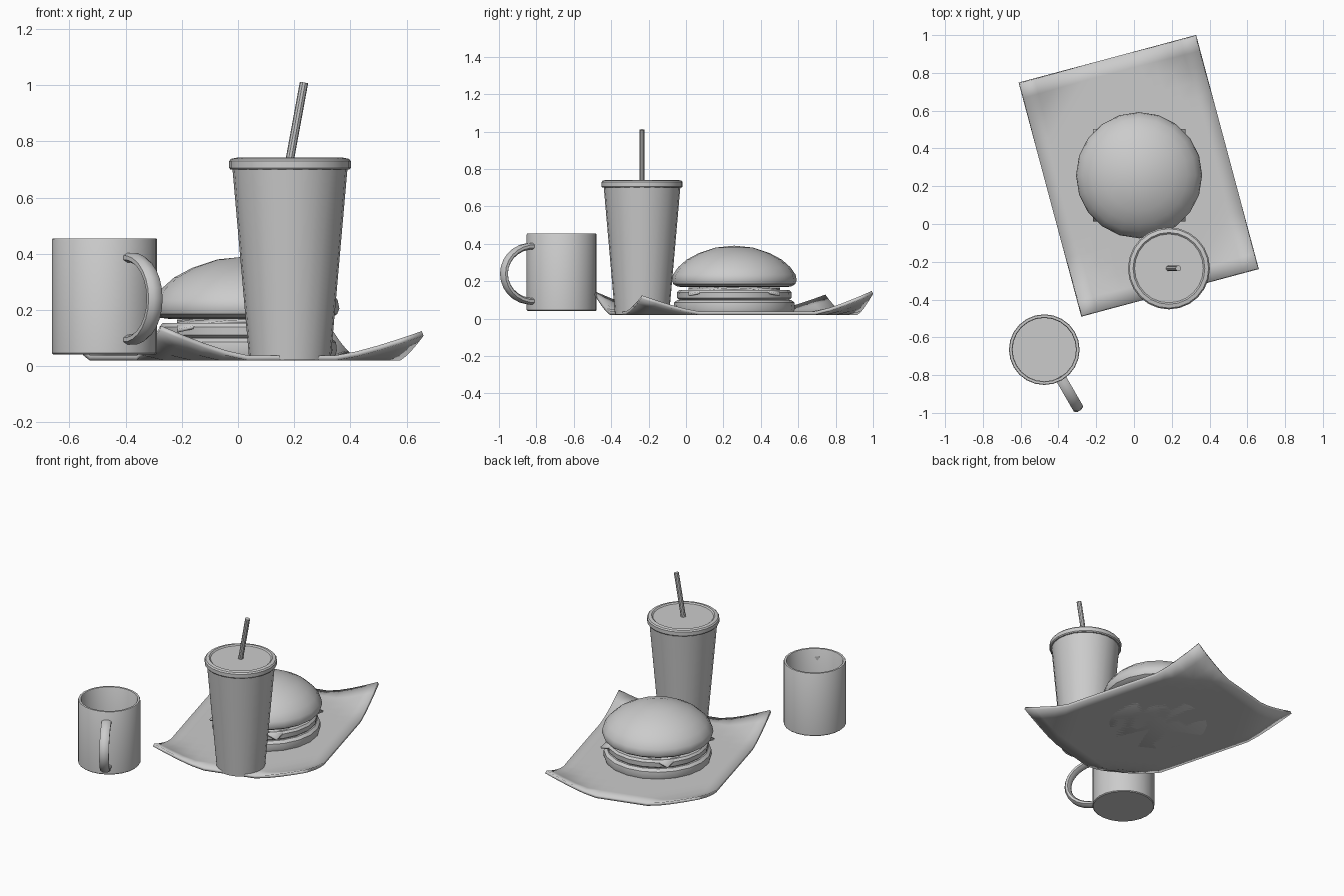
import bpy, bmesh, math
from mathutils import Vector

if "Cube" in bpy.data.objects:
    bpy.data.objects.remove(bpy.data.objects["Cube"])


def finish(name, bm, angle=35):
    bmesh.ops.remove_doubles(bm, verts=bm.verts, dist=0.0001)
    bmesh.ops.recalc_face_normals(bm, faces=bm.faces)
    me = bpy.data.meshes.new(name)
    bm.to_mesh(me)
    bm.free()
    ob = bpy.data.objects.new(name, me)
    bpy.context.collection.objects.link(ob)
    bpy.ops.object.select_all(action='DESELECT')
    ob.select_set(True)
    bpy.context.view_layer.objects.active = ob
    bpy.ops.object.shade_smooth_by_angle(angle=math.radians(angle))
    return ob


def lathe(name, cx, cy, profile, sides=20):
    """Spin an (r, z) profile about a vertical axis."""
    bm = bmesh.new()
    vs = [bm.verts.new((r, 0, z)) for r, z in profile]
    es = [bm.edges.new(p) for p in zip(vs, vs[1:])]
    bmesh.ops.spin(bm, geom=vs + es, cent=(0, 0, 0), axis=(0, 0, 1),
                   angle=2 * math.pi, steps=sides)
    ob = finish(name, bm)
    ob.location = (cx, cy, 0)
    return ob


def sheet(name, w, h, nx, ny, height, thick):
    """Grid sheet bent by height(x, y), thickened downwards."""
    bm = bmesh.new()
    rows = []
    for j in range(ny + 1):
        y = h * (j / ny - 0.5)
        xs = [w * (i / nx - 0.5) for i in range(nx + 1)]
        rows.append([bm.verts.new((x, y, height(x, y))) for x in xs])
    for a, b in zip(rows, rows[1:]):
        for i in range(nx):
            bm.faces.new((a[i], a[i + 1], b[i + 1], b[i]))
    ob = finish(name, bm)
    mod = ob.modifiers.new("thickness", 'SOLIDIFY')
    mod.thickness = thick
    mod.offset = -1
    return ob


# Wrapping paper with curled corners
W, H = 0.973, 1.283
LIFT = {(-1, -1): 0.108, (1, -1): 0.088, (1, 1): 0.112, (-1, 1): 0.092}


def curl(x, y):
    d = (W / 2 - abs(x)) + (H / 2 - abs(y))
    k = LIFT[(1 if x > 0 else -1, 1 if y > 0 else -1)]
    return 0.02 + k * max(0, 1 - d / 0.32) ** 1.25


paper = sheet("wrapping_paper", W, H, 12, 16, curl, 0.018)
paper.location = (0.025, 0.255, 0)
paper.rotation_euler.z = math.radians(15)

# Burger
BX, BY = 0.027, 0.258
lathe("bottom_bun", BX, BY, [(0, 0.02), (0.295, 0.02), (0.317, 0.033), (0.325, 0.055),
                             (0.322, 0.085), (0.305, 0.1), (0, 0.1)])
lathe("patty", BX, BY, [(0, 0.098), (0.29, 0.098), (0.305, 0.11), (0.307, 0.14),
                        (0.295, 0.153), (0, 0.153)])
lathe("top_bun", BX, BY, [(0, 0.168), (0.27, 0.168), (0.305, 0.172), (0.326, 0.185),
                          (0.334, 0.205), (0.328, 0.235), (0.30, 0.275), (0.255, 0.315),
                          (0.19, 0.35), (0.10, 0.38), (0, 0.39)])
cheese = sheet("cheese_slice", 0.49, 0.49, 8, 8,
               lambda x, y: 0.168 - 0.35 * max(0, math.hypot(x, y) - 0.24), 0.012)
cheese.location = (BX, BY, 0)

# Lidded cup with straw
CX, CY = 0.185, -0.235
lathe("cup", CX, CY, [(0, 0.022), (0.145, 0.022), (0.205, 0.705), (0, 0.705)], 24)
lathe("cup_lid", CX, CY, [(0, 0.70), (0.212, 0.70), (0.217, 0.706), (0.217, 0.73),
                          (0.21, 0.738), (0.19, 0.742), (0.182, 0.735), (0, 0.735)], 24)
bm = bmesh.new()
bmesh.ops.create_cone(bm, cap_ends=True, segments=10, radius1=0.015, radius2=0.015, depth=1)
straw = finish("straw", bm)
p0, p1 = Vector((0.178, CY, 0.70)), Vector((0.235, CY, 1.01))
straw.location = (p0 + p1) / 2
straw.scale.z = (p1 - p0).length
straw.rotation_euler = (p1 - p0).to_track_quat('Z', 'Y').to_euler()

# Mug
MX, MY = -0.475, -0.665
lathe("mug", MX, MY, [(0, 0.041), (0.182, 0.041), (0.187, 0.046), (0.187, 0.45),
                      (0.184, 0.455), (0.171, 0.455), (0.168, 0.45), (0.168, 0.065),
                      (0, 0.065)], 24)

# Mug handle: flattened oval section swept along a C arc
bm = bmesh.new()
rings = []
N, S = 14, 8
for i in range(N + 1):
    t = math.radians(-96 + 192 * i / N)
    c = Vector((0.185 + 0.171 * math.cos(t), 0, 0.24 + 0.147 * math.sin(t)))
    n = Vector((math.cos(t), 0, math.sin(t)))
    ring = []
    for k in range(S):
        a = 2 * math.pi * (k + 0.5) / S
        ring.append(bm.verts.new(c + n * 0.019 * math.cos(a)
                                 + Vector((0, 0.031 * math.sin(a), 0))))
    rings.append(ring)
for a, b in zip(rings, rings[1:]):
    for k in range(S):
        bm.faces.new((a[k], a[(k + 1) % S], b[(k + 1) % S], b[k]))
bm.faces.new(rings[0])
bm.faces.new(rings[-1])
handle = finish("mug_handle", bm, 50)
handle.location = (MX, MY, 0)
handle.rotation_euler.z = math.radians(-60)
